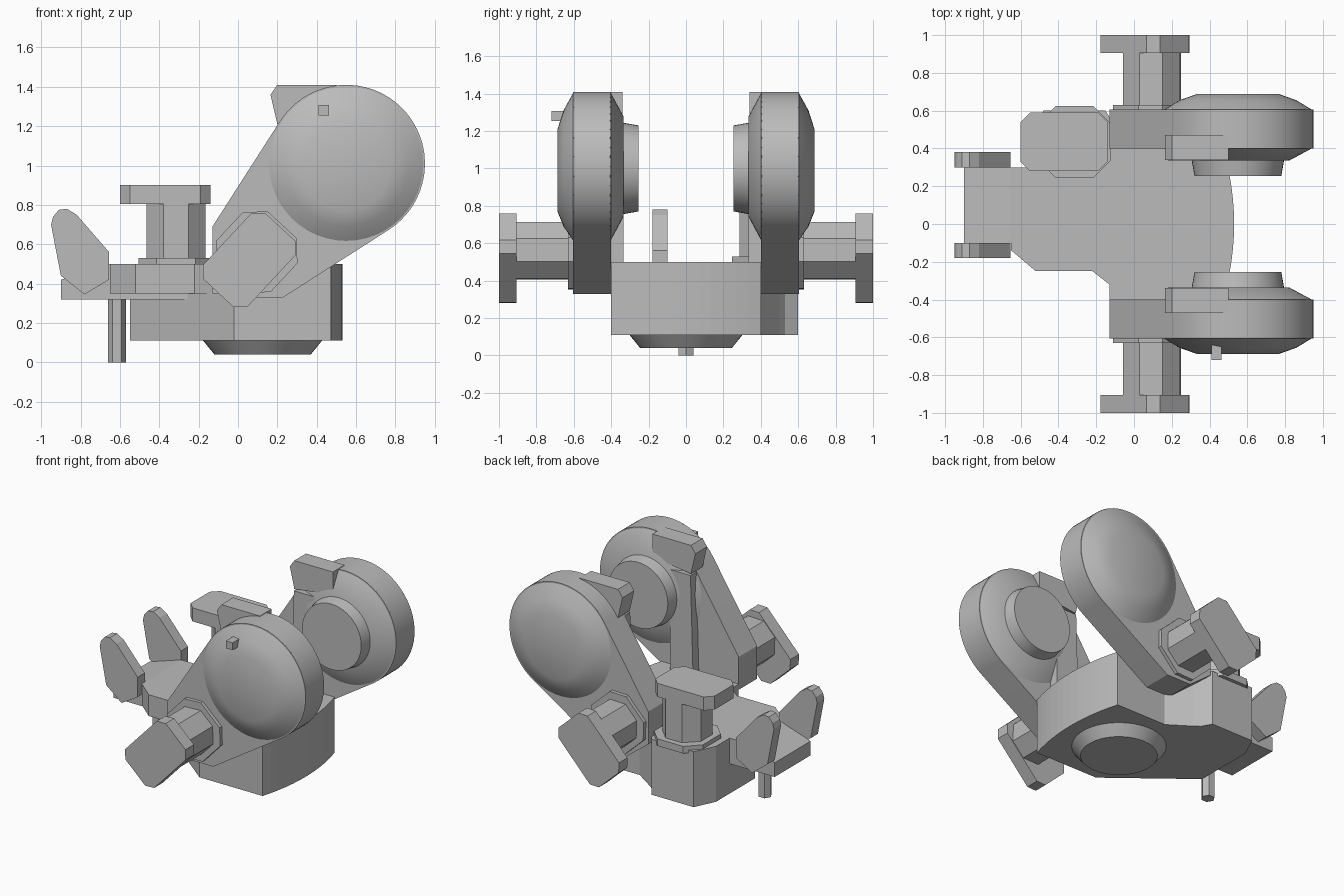
import bpy, bmesh, math
from mathutils import Vector, Matrix

cube = bpy.data.objects.get("Cube")
if cube:
    bpy.data.objects.remove(cube, do_unlink=True)

grey = bpy.data.materials.new("plain grey")
grey.use_nodes = True
grey.diffuse_color = (0.5, 0.5, 0.5, 1)
grey.node_tree.nodes["Principled BSDF"].inputs["Base Color"].default_value = (0.5, 0.5, 0.5, 1)

UP = (Vector((1, 0, 0)), Vector((0, 1, 0)), Vector((0, 0, 1)))
SIDE = (Vector((1, 0, 0)), Vector((0, 0, 1)), Vector((0, 1, 0)))


def loft(name, rings, frame=UP, origin=(0, 0, 0), smooth=False):
    """Skin a list of (outline, height) rings with equal point counts."""
    u, v, w = frame
    bm = bmesh.new()
    loops = [[bm.verts.new(Vector(origin) + u * a + v * b + w * h) for a, b in pts]
             for pts, h in rings]
    for low, high in zip(loops, loops[1:]):
        for i in range(len(low)):
            j = (i + 1) % len(low)
            bm.faces.new((low[i], low[j], high[j], high[i]))
    bm.faces.new(loops[0][::-1])
    bm.faces.new(loops[-1])
    bmesh.ops.recalc_face_normals(bm, faces=bm.faces)
    mesh = bpy.data.meshes.new(name)
    bm.to_mesh(mesh)
    bm.free()
    mesh.materials.append(grey)
    obj = bpy.data.objects.new(name, mesh)
    bpy.context.collection.objects.link(obj)
    if smooth:
        bpy.ops.object.select_all(action='DESELECT')
        obj.select_set(True)
        bpy.context.view_layer.objects.active = obj
        bpy.ops.object.shade_smooth_by_angle(angle=math.radians(30))
    return obj


def prism(name, pts, low, high, frame=UP, origin=(0, 0, 0), smooth=False):
    return loft(name, [(pts, low), (pts, high)], frame, origin, smooth)


def arc(cx, cy, r, start, end, n):
    angles = [math.radians(start + (end - start) * i / n) for i in range(n + 1)]
    return [(cx + r * math.cos(a), cy + r * math.sin(a)) for a in angles]


def circle(cx, cy, r, n=48):
    return arc(cx, cy, r, 0, 360 - 360 / n, n - 1)


def chamfered(cx, cy, hx, hy, c):
    return [(cx + sx * a, cy + sy * b) for sx, sy, a, b in (
        (1, 1, hx, hy - c), (1, 1, hx - c, hy), (-1, 1, hx - c, hy), (-1, 1, hx, hy - c),
        (-1, -1, hx, hy - c), (-1, -1, hx - c, hy), (1, -1, hx - c, hy), (1, -1, hx, hy - c))]


# Base body with a curved end and a motor housing at the back
curved_end = arc(-0.87, 0, 1.4, -16.6, 16.6, 12)
prism("base_body", curved_end + [
    (0.08, 0.4), (-0.07, 0.5), (-0.11, 0.53), (-0.15, 0.6), (-0.48, 0.6),
    (-0.55, 0.45), (-0.55, 0.02), (-0.02, -0.4)], 0.11, 0.5)
loft("bottom_boss", [(circle(0.125, 0, 0.245), 0.04), (circle(0.125, 0, 0.31), 0.12)], smooth=True)

# Shelf, with a lower tongue between the two clips
prism("shelf", [(-0.65, 0.3), (-0.65, -0.14), (-0.52, -0.25), (-0.22, -0.25),
                (-0.13, -0.32), (-0.13, -0.4), (0.1, -0.4), (0.1, 0.3)], 0.35, 0.5)
prism("shelf_underside", [(-0.65, 0.3), (-0.65, -0.1), (-0.23, -0.22), (-0.1, 0.3)], 0.32, 0.36)
prism("tongue", [(-0.9, 0.32), (-0.6, 0.32), (-0.6, 0.5), (-0.65, 0.5), (-0.9, 0.42)],
      -0.1, 0.3, SIDE)
clip = [(-0.95, 0.7), (-0.94, 0.74), (-0.91, 0.775), (-0.87, 0.78), (-0.82, 0.75),
        (-0.655, 0.56), (-0.655, 0.42), (-0.78, 0.345), (-0.9, 0.44)]
for name, y in (("front_clip", -0.18), ("back_clip", 0.3)):
    prism(name, clip, y, y + 0.08, SIDE)
prism("locating_pin", circle(-0.615, 0, 0.045, 6), 0, 0.35)


# Motor: mounting ring, octagonal shaft and offset rectangular cap
def motor(name, frame, origin):
    shaft = [(x * 0.15, y * 0.15) for x, y in chamfered(0, 0, 1, 1, 0.58)]
    prism(name + "_ring", chamfered(0, 0, 0.19, 0.19, 0.09), -0.02, 0.03, frame, origin)
    prism(name + "_shaft", shaft, 0, 0.31, frame, origin)
    prism(name + "_cap", chamfered(-0.055, 0, 0.23, 0.155, 0.05), 0.305, 0.4, frame, origin)


motor("upright_motor", UP, (-0.315, 0.435, 0.5))

# Two mirrored arms
ARM_X, ARM_Z = 0.55, 1.01
teardrop = arc(ARM_X, ARM_Z, 0.4, -56, 148, 40) + [
    (-0.13, 0.69), (-0.13, 0.46), (0.04, 0.33), (0.23, 0.33)]
turn = math.radians(47)
long_axis = Vector((math.cos(turn), 0, math.sin(turn)))
cross_axis = Vector((-math.sin(turn), 0, math.cos(turn)))

for side, s in (("front", -1), ("back", 1)):
    out = Vector((0, s, 0))
    frame = (SIDE[0], SIDE[1], out)
    prism(side + "_arm", teardrop, 0.4, 0.605, frame, smooth=True)
    loft(side + "_arm_dome", [
        (circle(ARM_X, ARM_Z, 0.4), 0.6), (circle(ARM_X, ARM_Z - 0.01, 0.31), 0.655),
        (circle(ARM_X, ARM_Z - 0.02, 0.22), 0.687)], frame, smooth=True)
    loft(side + "_arm_inner_cone", [
        (circle(ARM_X, ARM_Z, 0.4), 0.405), (circle(ARM_X, ARM_Z, 0.27), 0.335)],
        frame, smooth=True)
    loft(side + "_pivot_disc", [
        (circle(ARM_X, ARM_Z - 0.01, 0.245), 0.34), (circle(ARM_X, ARM_Z - 0.01, 0.23), 0.255)],
        frame, smooth=True)
    prism(side + "_arm_rib", [(0.18, 0.5), (0.36, 0.5), (0.36, 1.2), (0.2, 1.2)],
          0.335, 0.41, frame)
    prism(side + "_arm_horn", [(0.2, 1.21), (0.5, 1.25), (0.5, 1.41), (0.2, 1.41), (0.165, 1.36)],
          0.34, 0.47, frame)
    motor(side + "_arm_motor", (long_axis, cross_axis, out), (0.095, s * 0.6, 0.56))

# Small stop block on the front arm only
prism("stop_block", [(0.41, 1.255), (0.463, 1.255), (0.463, 1.307), (0.41, 1.307)],
      -0.72, -0.62, SIDE)
